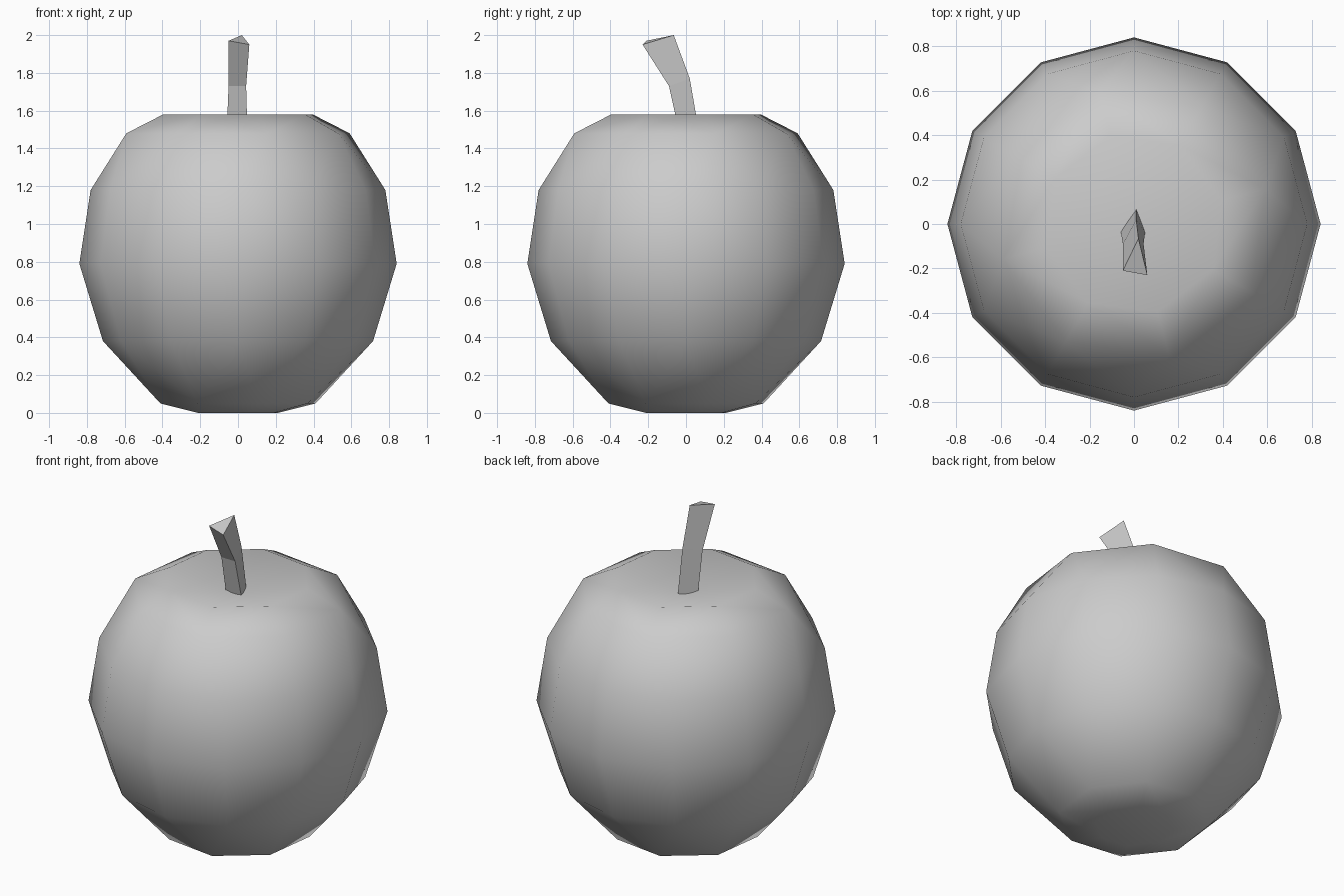
import bpy, bmesh
from math import cos, sin, radians

if "Cube" in bpy.data.objects:
    bpy.data.objects.remove(bpy.data.objects["Cube"])


def make_object(name, bm, smooth):
    bmesh.ops.recalc_face_normals(bm, faces=bm.faces[:])
    for f in bm.faces:
        f.smooth = smooth
    mesh = bpy.data.meshes.new(name)
    bm.to_mesh(mesh)
    bm.free()
    obj = bpy.data.objects.new(name, mesh)
    bpy.context.collection.objects.link(obj)
    return obj


def ring(bm, radius, z, sides, turn):
    angles = [radians(turn + 360 * i / sides) for i in range(sides)]
    return [bm.verts.new((radius * cos(a), radius * sin(a), z)) for a in angles]


# Fruit body: rings of 12 sides around the middle, 8 turned sides near the ends
bm = bmesh.new()
for radius, z, sides, turn in [(0.22, 0.0, 8, 15), (0.425, 0.05, 8, 15),
                               (0.715, 0.38, 12, 0), (0.84, 0.79, 12, 0),
                               (0.78, 1.18, 12, 0), (0.612, 1.48, 8, 15)]:
    ring(bm, radius, z, sides, turn)
rim = ring(bm, 0.41, 1.58, 8, 15)
bmesh.ops.convex_hull(bm, input=bm.verts[:])

# Replace the flat top with a shallow hollow for the stem
top = [f for f in bm.faces if all(v.co.z > 1.57 for v in f.verts)]
bmesh.ops.delete(bm, geom=top, context='FACES_ONLY')
for e in [e for e in bm.edges if not e.link_faces]:
    bm.edges.remove(e)
centre = bm.verts.new((0, 0, 1.49))
for i, v in enumerate(rim):
    bm.faces.new((v, rim[(i + 1) % 8], centre))
make_object("fruit_body", bm, True)

# Stem: bent three-sided stalk leaning to the front
sections = [
    [(-0.06, -0.03, 1.48), (0.05, -0.035, 1.48), (0.01, 0.07, 1.48)],
    [(-0.05, -0.09, 1.73), (0.043, -0.09, 1.73), (0.01, 0.02, 1.77)],
    [(-0.05, -0.21, 1.97), (0.06, -0.23, 1.95), (0.02, -0.065, 2.0)],
]
bm = bmesh.new()
loops = [[bm.verts.new(p) for p in s] for s in sections]
for a, b in zip(loops, loops[1:]):
    for i in range(3):
        j = (i + 1) % 3
        bm.faces.new((a[i], a[j], b[j], b[i]))
bm.faces.new(loops[0])
bm.faces.new(loops[-1])
make_object("stem", bm, False)
